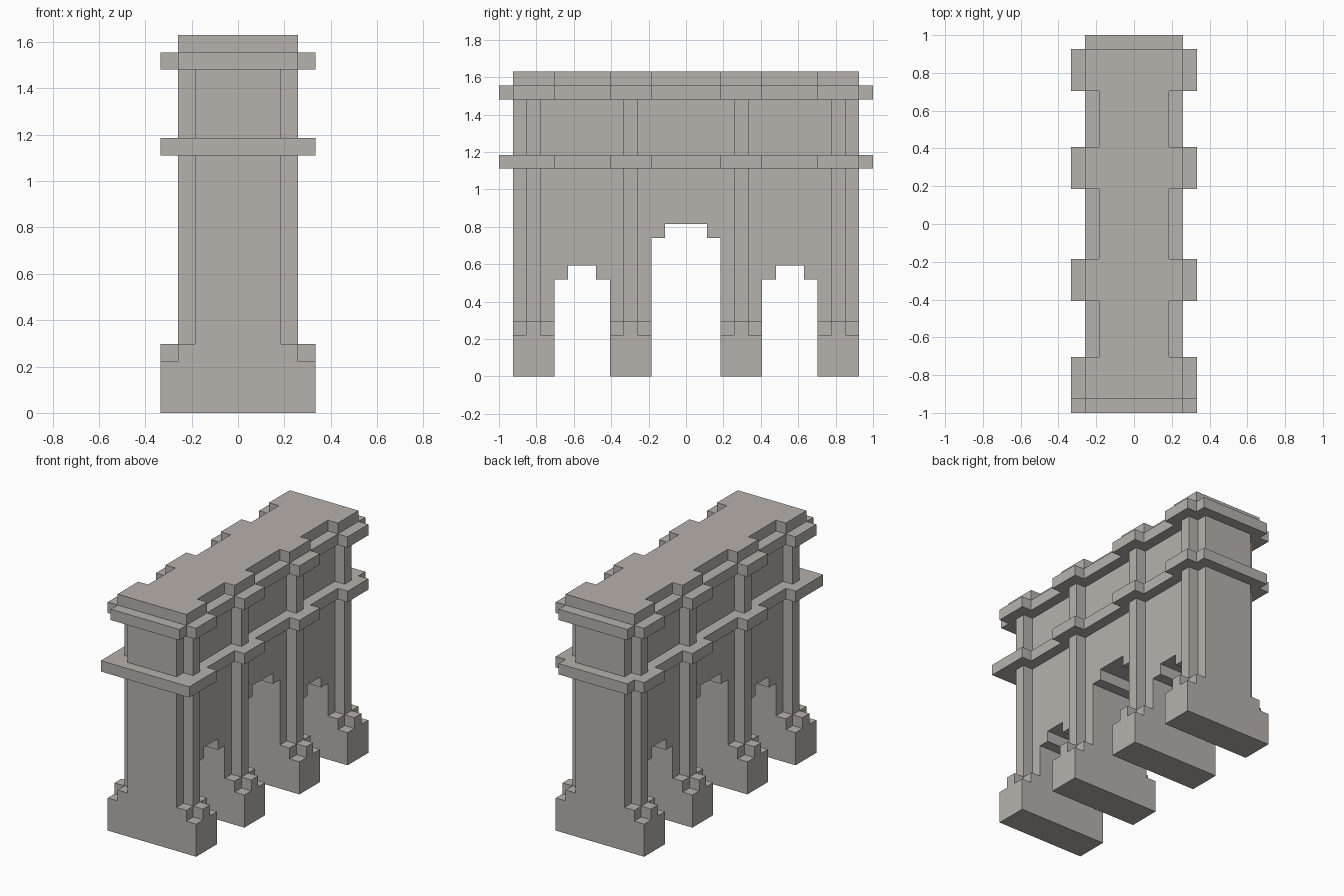
import bpy
import bmesh
from mathutils import Vector

cube = bpy.data.objects.get("Cube")
if cube:
    bpy.data.objects.remove(cube, do_unlink=True)

U = 2 / 27  # one block of the grid the monument is built on

stone = bpy.data.materials.new("warm_grey_stone")
stone.use_nodes = True
COLOUR = (0.47, 0.44, 0.41, 1)
stone.diffuse_color = COLOUR
stone.node_tree.nodes["Principled BSDF"].inputs["Base Color"].default_value = COLOUR


def prism(name, outline, low, high, along="z"):
    """Extrude an outline: (x, y) points along z, or (y, z) points along x."""
    bm = bmesh.new()
    place = (lambda a, b: (a, b, low)) if along == "z" else (lambda a, b: (low, a, b))
    face = bm.faces.new([bm.verts.new(Vector(place(a, b)) * U) for a, b in outline])
    depth = (high - low) * U
    step = Vector((0, 0, depth)) if along == "z" else Vector((depth, 0, 0))
    grown = bmesh.ops.extrude_face_region(bm, geom=[face], use_keep_orig=True)
    moved = [v for v in grown["geom"] if isinstance(v, bmesh.types.BMVert)]
    bmesh.ops.translate(bm, verts=moved, vec=step)
    bmesh.ops.recalc_face_normals(bm, faces=bm.faces)
    mesh = bpy.data.meshes.new(name)
    bm.to_mesh(mesh)
    bm.free()
    mesh.materials.append(stone)
    obj = bpy.data.objects.new(name, mesh)
    bpy.context.collection.objects.link(obj)
    return obj


def banded(edges, widths):
    """Outline symmetric in x whose half width changes at each y edge."""
    right = []
    for y0, y1, w in zip(edges, edges[1:], widths):
        for p in ((w, y0), (w, y1)):
            if p not in right:
                right.append(p)
    return right + [(-x, y) for x, y in reversed(right)]


# Pier edges along the monument, and the centres of the four piers
EDGES = [-12.5, -9.5, -5.5, -2.5, 2.5, 5.5, 9.5, 12.5]
PIERS = [-11, -4, 4, 11]
WALL, COLUMN, BASE = 2.5, 3.5, 4.5

# Pier bases, each with a notched upper course
for i, y in enumerate(PIERS, 1):
    prism(f"pier_base_{i}", banded([y - 1.5, y + 1.5], [BASE]), 0, 3)
    prism(f"pier_plinth_{i}",
          banded([y - 1.5, y - 0.5, y + 0.5, y + 1.5], [COLUMN, BASE, COLUMN]), 3, 4)

# Main wall with three stepped arches
wall = [(-12.5, 15), (-12.5, 4)]
for centre, half, spring in ((-7.5, 2, 7), (0, 2.5, 10), (7.5, 2, 7)):
    steps = [(half, 4), (half, spring), (half - 1, spring), (half - 1, spring + 1)]
    wall += [(centre - a, z) for a, z in steps]
    wall += [(centre + a, z) for a, z in reversed(steps)]
wall += [(12.5, 4), (12.5, 15)]
prism("arched_wall", wall, -WALL, WALL, along="x")

# Attic wall
prism("attic_wall", banded([-12.5, 12.5], [WALL]), 16, 20)

# Columns on both long sides of both storeys
for storey, low, high in (("lower", 4, 15), ("attic", 16, 20)):
    for side, s in (("left", 1), ("right", -1)):
        for i, y in enumerate(PIERS, 1):
            prism(f"{storey}_column_{side}_{i}",
                  [(s * WALL, y - 0.5), (s * COLUMN, y - 0.5),
                   (s * COLUMN, y + 0.5), (s * WALL, y + 0.5)], low, high)

# Cornices step out over the piers; the lower front end keeps full corners
bays = [BASE if i % 2 == 0 else COLUMN for i in range(7)]
ends = [-13.5] + EDGES + [13.5]
prism("lower_cornice", banded(ends, [BASE] + bays + [COLUMN]), 15, 16)
prism("upper_cornice", banded(ends, [COLUMN] + bays + [COLUMN]), 20, 21)

# Roof slab follows the same rhythm one block further in
prism("roof_slab", banded(EDGES, [w - 1 for w in bays]), 21, 22)
